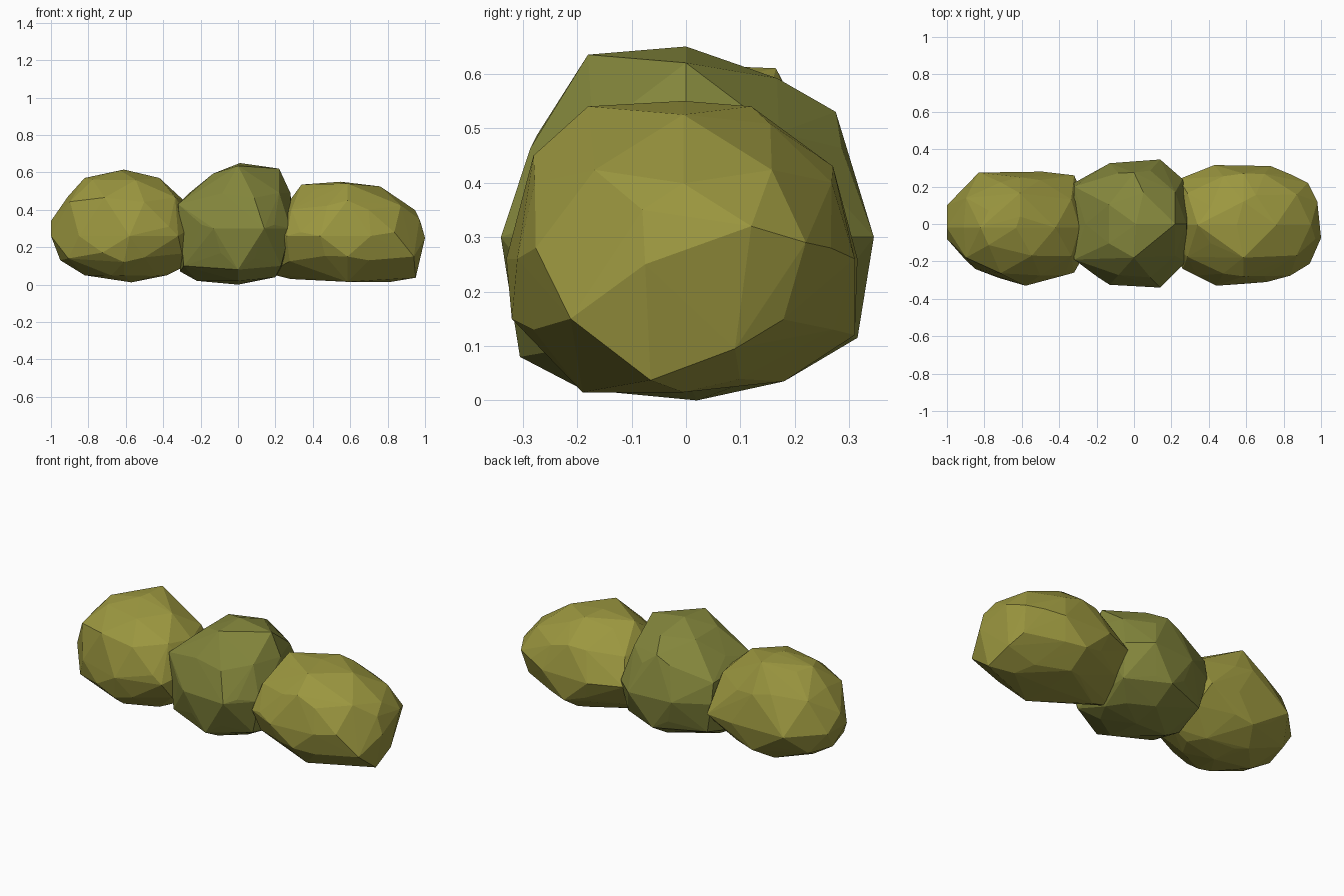
import bpy, bmesh
from mathutils import Vector


def material(name, rgb):
    m = bpy.data.materials.new(name)
    m.diffuse_color = (*rgb, 1)
    return m


def lump(name, centre, radii, widest, front, top, side, corners, mat):
    """Faceted lump: hull of a full-bottomed icosphere, three outlines and a few corners."""
    cx, cy, cz = centre
    pts = [Vector((x, cy, z)) for x, z in front]
    pts += [Vector((x, y, widest)) for x, y in top]
    pts += [Vector((cx, y, z)) for y, z in side]
    pts += [Vector(c) for c in corners]
    bm = bmesh.new()
    bmesh.ops.create_icosphere(bm, subdivisions=2, radius=1)
    fill = []
    for v in bm.verts:
        p = 2.65 if v.co.z < 0.1 else 2.2       # boxier underneath, rounder on top
        size = sum(abs(k) ** p for k in v.co) ** (1 / p)
        fill.append(Vector(c + r * k / size for c, r, k in zip(centre, radii, v.co)))
    bm.clear()
    # keep only filler points that sit clear of the outlines, so facets stay large
    pts += [f for f in fill if min((f - p).length for p in pts) > 0.07]
    verts = [bm.verts.new(p) for p in pts]
    bmesh.ops.convex_hull(bm, input=verts)
    bmesh.ops.delete(bm, geom=[v for v in bm.verts if not v.link_faces], context='VERTS')
    bmesh.ops.recalc_face_normals(bm, faces=bm.faces)
    me = bpy.data.meshes.new(name)
    bm.to_mesh(me)
    bm.free()
    me.materials.append(mat)
    ob = bpy.data.objects.new(name, me)
    bpy.context.collection.objects.link(ob)


olive = material("olive_leaf", (0.33, 0.31, 0.05))
green = material("green_leaf", (0.23, 0.24, 0.045))

# Left lump, with its crown towards the back
lump("left_bush", (-0.61, -0.02, 0.31), (0.38, 0.29, 0.285), 0.26,
     [(-1, .34), (-.91, .47), (-.82, .57), (-.63, .61), (-.42, .57), (-.29, .45),
      (-.22, .28), (-.28, .10), (-.38, .05), (-.57, .012), (-.82, .05), (-.95, .13)],
     [(-1, .1), (-1, -.08), (-.85, -.24), (-.58, -.33), (-.32, -.26),
      (-.32, .26), (-.49, .28), (-.83, .275)],
     [(-.29, .12), (-.24, .46), (.04, .615), (.165, .61), (.25, .45),
      (.25, .12), (.1, .04), (-.2, .05)],
     [],
     olive)

# Tall middle lump
lump("middle_bush", (0.0, 0.0, 0.32), (0.305, 0.325, 0.31), 0.3,
     [(-.26, .49), (.01, .65), (.22, .62), (.28, .49), (.30, .3),
      (.24, .1), (.2, .04), (-.22, .02), (-.31, .07)],
     [(-.29, -.2), (-.13, -.325), (.14, -.34), (.28, -.2), (.3, -.05), (.26, .24),
      (.14, .345), (-.13, .325), (-.32, .22)],
     [(-.18, .635), (.275, .53), (.315, .115), (.18, .035), (.02, 0),
      (-.19, .02), (-.305, .08), (-.28, .47)],
     [(-.32, -.19, .43), (-.32, .2, .42), (-.29, -.19, .1), (.23, -.19, .1),
      (-.28, .2, .12), (.24, .2, .11)],
     green)

# Long, lower right lump, with a blunt outer end
lump("right_bush", (0.585, -0.005, 0.28), (0.395, 0.31, 0.26), 0.26,
     [(.24, .4), (.34, .535), (.55, .55), (.76, .525),
      (.82, .015), (.58, .015), (.28, .03), (.16, .06), (.17, .25)],
     [(.24, .24), (.43, .315), (.73, .31), (.71, -.31), (.44, -.33), (.26, -.24)],
     [(-.28, .45), (-.18, .54), (.12, .54), (.27, .43), (.31, .12), (.18, .035),
      (-.19, .015), (-.32, .15)],
     [(1, -.075, .25), (.97, -.08, .35), (.98, .12, .32), (.93, .22, .29),
      (.94, -.212, .15), (.95, -.065, .037), (.94, .09, .095)],
     olive)
